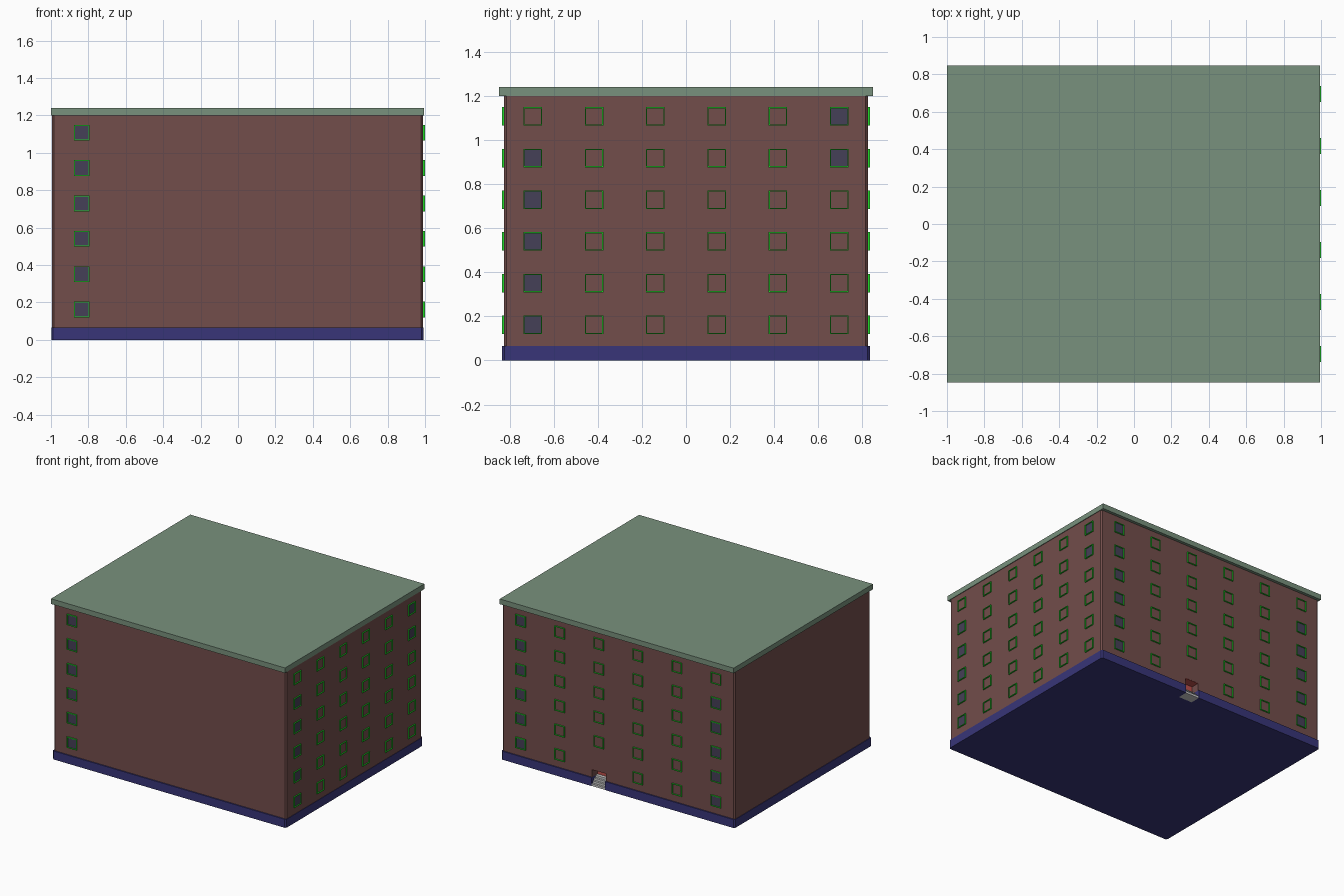
import bpy, bmesh
from math import pi
from mathutils import Matrix, Vector

if "Cube" in bpy.data.objects:
    bpy.data.objects.remove(bpy.data.objects["Cube"])


def material(name, rgb):
    m = bpy.data.materials.new(name)
    m.diffuse_color = (*rgb, 1)
    m.use_nodes = True
    m.node_tree.nodes["Principled BSDF"].inputs["Base Color"].default_value = m.diffuse_color
    return m


BRICK = material("brick", (0.17, 0.075, 0.07))
ROOF = material("roof_green", (0.19, 0.285, 0.205))
NAVY = material("plinth_blue", (0.04, 0.036, 0.19))
GREEN = material("frame_green", (0.014, 0.69, 0.022))
GLASS = material("glass_dark", (0.06, 0.05, 0.095))
RED = material("door_red", (0.5, 0.08, 0.07))


def add_box(bm, lo, hi):
    lo, hi = Vector(lo), Vector(hi)
    mat = Matrix.Translation((lo + hi) / 2) @ Matrix.Diagonal((*(hi - lo), 1))
    bmesh.ops.create_cube(bm, size=1, matrix=mat)


def make(name, boxes, mat=None, chamfer=0, matrix=None):
    bm = bmesh.new()
    for lo, hi in boxes:
        add_box(bm, lo, hi)
    if chamfer:
        edges = [e for e in bm.edges
                 if abs(e.verts[0].co.z - e.verts[1].co.z) > 0.01]
        bmesh.ops.bevel(bm, geom=edges, offset=chamfer, segments=1,
                        affect='EDGES')
    if matrix:
        bm.transform(matrix)
    me = bpy.data.meshes.new(name)
    bm.to_mesh(me)
    bm.free()
    ob = bpy.data.objects.new(name, me)
    bpy.context.collection.objects.link(ob)
    if mat:
        me.materials.append(mat)
    return ob


# Main masses
walls = make("walls", [((-0.994, -0.825, 0.065), (0.989, 0.825, 1.2))], BRICK, 0.01)
plinth = make("plinth", [((-0.998, -0.834, 0), (0.992, 0.834, 0.065))], NAVY, 0.01)
make("roof_slab", [((-1, -0.848, 1.2), (0.994, 0.848, 1.24))], ROOF)

# Recessed entrance at the back
DX, DW, DEEP, DTOP = 0.164, 0.058, 0.07, 0.125
cutter = make("entrance_cutter",
              [((DX - DW, 0.825 - DEEP, -0.05), (DX + DW, 0.9, DTOP))])
cutter.hide_render = True
cutter.hide_viewport = True
for ob in (walls, plinth):
    mod = ob.modifiers.new("entrance", 'BOOLEAN')
    mod.operation = 'DIFFERENCE'
    mod.solver = 'EXACT'
    mod.object = cutter
N = 4
make("entrance_steps",
     [((DX - DW, 0.825 - DEEP, 0.065 * i / N),
       (DX + DW, 0.832 - DEEP * i / N * 0.9, 0.065 * (i + 1) / N))
      for i in range(N)])
make("door", [((DX - DW, 0.825 - DEEP, 0.065), (DX + DW, 0.83 - DEEP, DTOP)),
              ((DX - DW, 0.825 - DEEP, DTOP - 0.003), (DX + DW, 0.824, DTOP))], RED)

# Windows: local x runs along the facade, -y points outward
ROWS = [0.162 + 0.189 * i for i in range(6)]
H, T, OUT = 0.042, 0.005, 0.009


def window_frame(u, z):
    return [((u - H, -OUT, z - H), (u - H + T, 0, z + H)),
            ((u + H - T, -OUT, z - H), (u + H, 0, z + H)),
            ((u - H + T, -OUT, z - H), (u + H - T, 0, z - H + T)),
            ((u - H + T, -OUT, z + H - T), (u + H - T, 0, z + H))]


def pane(u, z):
    g = H - T
    return ((u - g, -0.0015, z - g), (u + g, 0, z + g))


def facade(name, columns, angle, origin, glazed, skip=()):
    mat = Matrix.Translation(origin) @ Matrix.Rotation(angle, 4, 'Z')
    cells = [(c, r) for c in range(len(columns)) for r in range(6)
             if (c, r) not in skip]
    frames = [b for c, r in cells for b in window_frame(columns[c], ROWS[r])]
    make(name + "_window_frames", frames, GREEN, matrix=mat)
    panes = [pane(columns[c], ROWS[r]) for c, r in cells if (c, r) in glazed]
    make(name + "_window_panes", panes, GLASS, matrix=mat)


# Only some openings show dark glass; the rest are blind windows
every = range(6)
facade("front", [-0.835], 0, (0, -0.825, 0), {(0, r) for r in every})
facade("right", [-0.695 + 0.278 * i for i in every], pi / 2, (0.99, 0, 0),
       {(0, r) for r in range(5)} | {(5, 4), (5, 5)})
facade("back", [-0.83 + 0.333 * i for i in every], pi, (0, 0.825, 0),
       {(0, r) for r in every} | {(5, r) for r in range(5)}, skip={(2, 0)})
